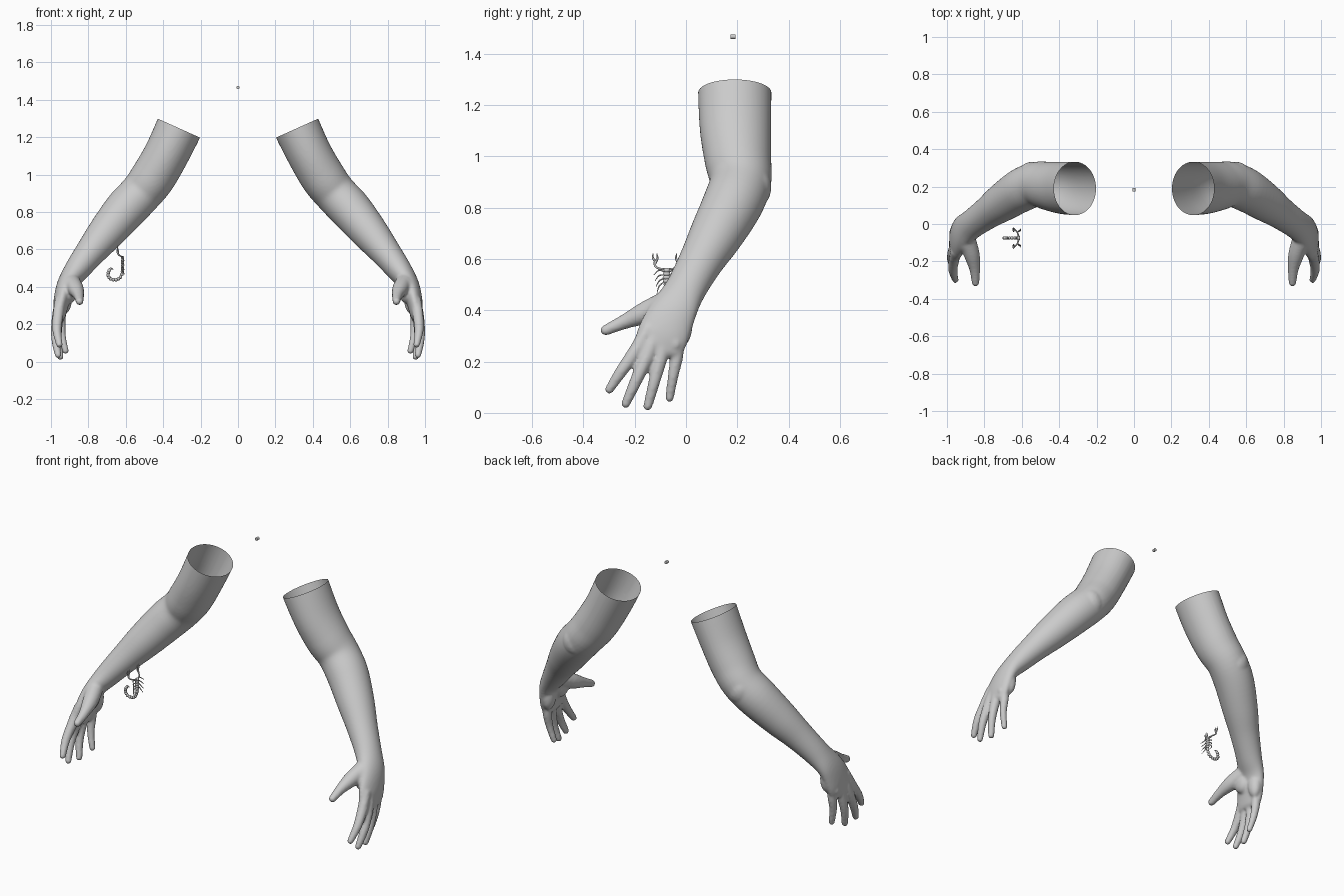
import bpy, bmesh, math
from mathutils import Vector, Matrix

if "Cube" in bpy.data.objects:
    bpy.data.objects.remove(bpy.data.objects["Cube"], do_unlink=True)

grey = bpy.data.materials.new("plain grey")
grey.use_nodes = True
grey.diffuse_color = (0.6, 0.6, 0.6, 1)
grey.node_tree.nodes["Principled BSDF"].inputs["Base Color"].default_value = (0.6, 0.6, 0.6, 1)


def catmull(rows, steps):
    """Smooth a list of numeric rows."""
    out = []
    for i in range(len(rows) - 1):
        quad = [rows[max(0, min(len(rows) - 1, i + k))] for k in (-1, 0, 1, 2)]
        for s in range(steps):
            t = s / steps
            out.append([0.5 * (2 * b + (c - a) * t + (2 * a - 5 * b + 4 * c - d) * t * t
                               + (3 * b - a - 3 * c + d) * t ** 3) for a, b, c, d in zip(*quad)])
    return out + [list(rows[-1])]


def loft(bm, rows, sides=24, steps=5, side_axis=(0, 1, 0)):
    """Closed tube; each row is x, y, z, half width, half thickness."""
    rows = catmull([r if len(r) == 5 else (*r, r[3]) for r in rows], steps)
    pts = [Vector(r[:3]) for r in rows]
    rings = []
    for i, r in enumerate(rows):
        tangent = (pts[min(i + 1, len(pts) - 1)] - pts[max(i - 1, 0)]).normalized()
        v = tangent.cross(Vector(side_axis)).normalized()
        u = v.cross(tangent)
        angles = [math.tau * k / sides for k in range(sides)]
        rings.append([bm.verts.new(pts[i] + u * r[3] * math.cos(a) + v * r[4] * math.sin(a))
                      for a in angles])
    for a, b in zip(rings, rings[1:]):
        for k in range(sides):
            n = (k + 1) % sides
            bm.faces.new((a[k], a[n], b[n], b[k]))
    bm.faces.new(rings[0][::-1])
    bm.faces.new(rings[-1])


def ball(bm, centre, size, rot=Matrix(), detail=3):
    bmesh.ops.create_icosphere(bm, subdivisions=detail, radius=1, matrix=Matrix.Translation(centre)
                               @ rot @ Matrix.Diagonal((*size, 1)))


def make(name, bm):
    bmesh.ops.recalc_face_normals(bm, faces=bm.faces)
    for f in bm.faces:
        f.smooth = True
    mesh = bpy.data.meshes.new(name)
    bm.to_mesh(mesh)
    bm.free()
    mesh.materials.append(grey)
    obj = bpy.data.objects.new(name, mesh)
    bpy.context.collection.objects.link(obj)
    return obj


# Arm and palm
bm = bmesh.new()
loft(bm, [(0.27, 0.19, 1.35, 0.143, 0.124), (0.315, 0.19, 1.25, 0.143, 0.124),
          (0.385, 0.193, 1.105, 0.139, 0.12), (0.455, 0.203, 0.985, 0.13, 0.12),
          (0.52, 0.212, 0.9, 0.12, 0.114), (0.6, 0.182, 0.815, 0.117, 0.113),
          (0.7, 0.118, 0.695, 0.104, 0.1), (0.785, 0.058, 0.59, 0.087, 0.082),
          (0.866, 0.0, 0.485, 0.08, 0.066), (0.92, -0.045, 0.405, 0.09, 0.05),
          (0.945, -0.085, 0.315, 0.1, 0.042), (0.953, -0.11, 0.25, 0.095, 0.032),
          (0.955, -0.115, 0.225, 0.08, 0.022)], 40)
# Elbow point, thumb pad and heel of the hand
ball(bm, (0.545, 0.265, 0.88), (0.075, 0.068, 0.085))
ball(bm, (0.9, -0.1, 0.385), (0.04, 0.06, 0.075))
ball(bm, (0.925, -0.02, 0.34), (0.038, 0.045, 0.085))
# Fingers and thumb: index, middle, ring, little, thumb
for path in (
        [(0.95, -0.145, 0.33, 0.03), (0.962, -0.19, 0.25, 0.029),
         (0.968, -0.25, 0.165, 0.024), (0.955, -0.298, 0.092, 0.018)],
        [(0.95, -0.115, 0.32, 0.03), (0.968, -0.148, 0.23, 0.029),
         (0.975, -0.195, 0.125, 0.024), (0.962, -0.235, 0.036, 0.018)],
        [(0.95, -0.08, 0.32, 0.03), (0.962, -0.097, 0.225, 0.028),
         (0.965, -0.124, 0.12, 0.023), (0.95, -0.149, 0.026, 0.018)],
        [(0.945, -0.035, 0.33, 0.029), (0.946, -0.035, 0.23, 0.026),
         (0.942, -0.05, 0.145, 0.021), (0.922, -0.064, 0.058, 0.017)],
        [(0.895, -0.07, 0.435, 0.045), (0.868, -0.16, 0.39, 0.043),
         (0.852, -0.24, 0.355, 0.029), (0.847, -0.313, 0.322, 0.021)]):
    loft(bm, path, 16, 6, (1, 0, 0))
    ball(bm, path[-1][:3], (path[-1][3],) * 3)
# Knuckles
for y in (-0.185, -0.14, -0.092, -0.04):
    ball(bm, (0.968, y, 0.27), (0.02, 0.02, 0.026))

# Fuse the pieces into one skin, then open the arm at the top
source = make("arm_source", bm)
fuse = source.modifiers.new("fuse", "REMESH")
fuse.mode = "VOXEL"
fuse.voxel_size = 0.0075
relax = source.modifiers.new("relax", "SMOOTH")
relax.factor = 0.5
relax.iterations = 6
evaluated = source.evaluated_get(bpy.context.evaluated_depsgraph_get())
skin = bpy.data.meshes.new_from_object(evaluated)
for name, side in (("left_arm", 1), ("right_arm", -1)):
    bm = bmesh.new()
    bm.from_mesh(skin)
    bmesh.ops.bisect_plane(bm, geom=bm.verts[:] + bm.edges[:] + bm.faces[:], clear_outer=True,
                           plane_co=(0.315, 0.19, 1.248), plane_no=(-0.41, 0, 0.91))
    bmesh.ops.scale(bm, vec=(side, 1, 1), verts=bm.verts)
    make(name, bm)
bpy.data.objects.remove(source, do_unlink=True)

# Scorpion: body segments with the back towards -x
cx, cy = -0.617, -0.075
bm = bmesh.new()
for k in range(6):
    width = 0.016 - 0.0017 * abs(k - 2)
    ball(bm, (cx, cy, 0.556 - 0.014 * k), (0.009, width, 0.0095), detail=2)
make("scorpion_body", bm)

# Scorpion tail: beads curling over the back, and a sting
bm = bmesh.new()
tail = catmull([(-0.618, 0.48), (-0.628, 0.452), (-0.652, 0.438), (-0.68, 0.442),
                (-0.695, 0.462), (-0.69, 0.486)], 2)
for x, z in tail:
    ball(bm, (x, cy, z), (0.0095, 0.0085, 0.0095), detail=2)
loft(bm, [(-0.69, cy, 0.486, 0.008), (-0.681, cy, 0.498, 0.006), (-0.667, cy, 0.494, 0.001)], 8, 3)
make("scorpion_tail", bm)

# Scorpion legs and claws
legs, claws = bmesh.new(), bmesh.new()
for s in (-1, 1):
    for k in range(4):
        z = 0.55 - 0.013 * k
        loft(legs, [(cx, cy + s * 0.01, z, 0.003),
                    (cx - 0.005, cy + s * 0.03, z + 0.006 - 0.008 * k, 0.003),
                    (cx + 0.012, cy + s * (0.05 - 0.004 * k), z - 0.012 - 0.011 * k, 0.0012)],
             6, 3, (1, 0, 0))
    loft(claws, [(cx, cy + s * 0.01, 0.56, 0.004), (cx - 0.008, cy + s * 0.032, 0.563, 0.004),
                 (cx - 0.023, cy + s * 0.046, 0.574, 0.0045),
                 (cx - 0.027, cy + s * 0.043, 0.592, 0.007)], 8, 3, (1, 0, 0))
    for spread in (-0.009, 0.009):
        loft(claws, [(cx - 0.027, cy + s * 0.043, 0.587, 0.005),
                     (cx - 0.027, cy + s * 0.045 + spread, 0.604, 0.004),
                     (cx - 0.027, cy + s * 0.046 + spread * 0.8, 0.622, 0.001)], 8, 3, (1, 0, 0))
make("scorpion_legs", legs)
make("scorpion_claws", claws)

# Small floating peg
bm = bmesh.new()
bmesh.ops.create_cone(bm, cap_ends=True, segments=16, radius1=0.009, radius2=0.009, depth=0.018,
                      matrix=Matrix.Translation((0, 0.183, 1.466)) @ Matrix.Rotation(math.pi / 2, 4, "X"))
peg = make("peg", bm)
for f in peg.data.polygons:
    f.use_smooth = len(f.vertices) == 4
